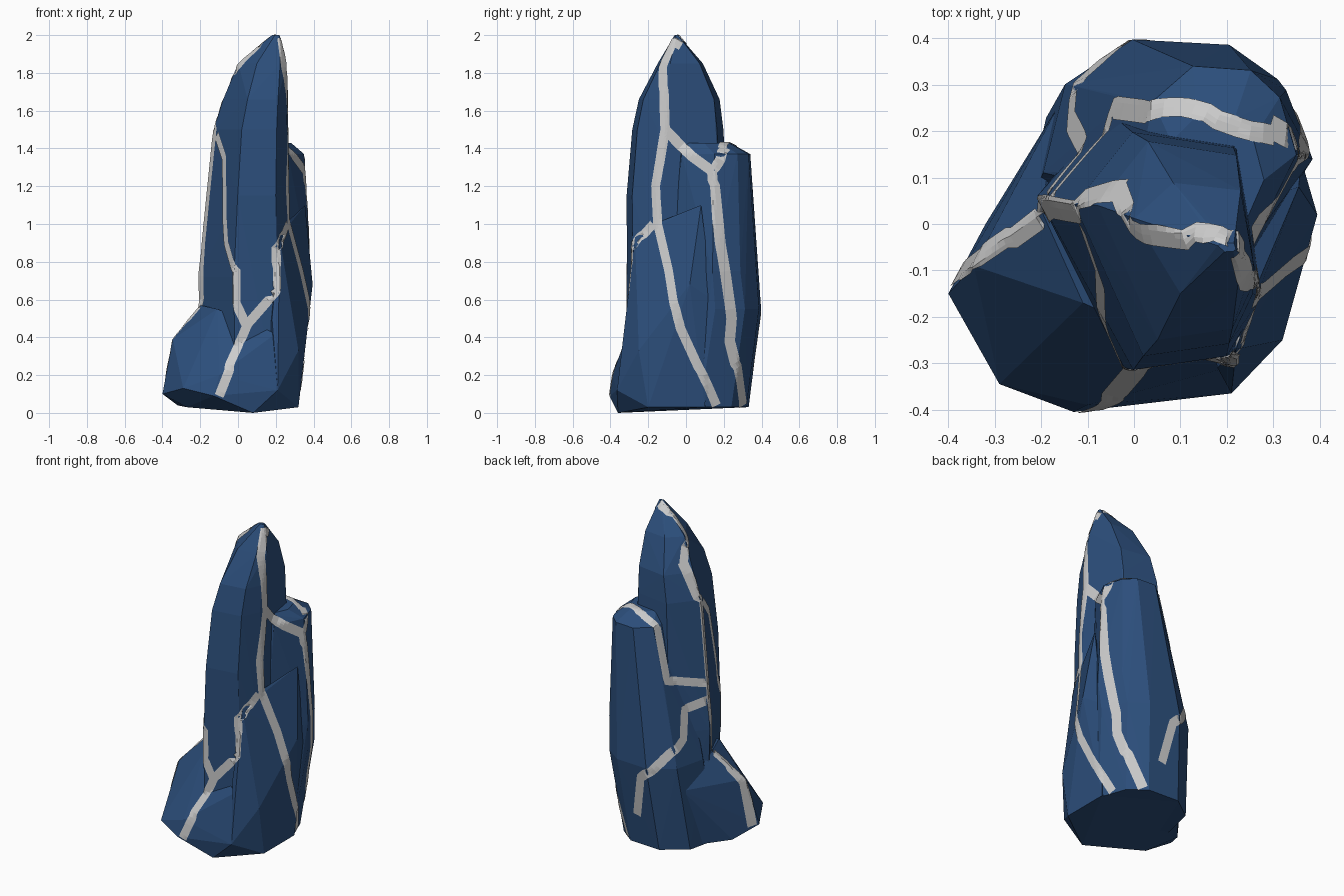
import bpy, bmesh
from math import cos, sin, radians, copysign
from mathutils import Vector
from mathutils.bvhtree import BVHTree

if "Cube" in bpy.data.objects:
    bpy.data.objects.remove(bpy.data.objects["Cube"])

blue = bpy.data.materials.new("blue_rock")
blue.diffuse_color = (0.025, 0.077, 0.2, 1)
blue.use_nodes = True
blue.node_tree.nodes["Principled BSDF"].inputs["Base Color"].default_value = blue.diffuse_color


def chunk(name, pts):
    """Faceted boulder: the convex hull of a few corner points."""
    bm = bmesh.new()
    for p in pts:
        bm.verts.new(p)
    bmesh.ops.convex_hull(bm, input=bm.verts)
    bmesh.ops.delete(bm, geom=[v for v in bm.verts if not v.link_faces], context='VERTS')
    bmesh.ops.recalc_face_normals(bm, faces=bm.faces)
    me = bpy.data.meshes.new(name)
    bm.to_mesh(me)
    bm.free()
    me.materials.append(blue)
    ob = bpy.data.objects.new(name, me)
    bpy.context.collection.objects.link(ob)
    return ob


def stack(name, angles, power, levels):
    """Boulder from squarish rings; each level is z, x0, x1, y0, y1."""
    def squash(v):
        return copysign(abs(v) ** power, v)
    pts = []
    for z, x0, x1, y0, y1 in levels:
        for a in map(radians, angles):
            pts.append(((x0 + x1 + (x1 - x0) * squash(cos(a))) / 2,
                        (y0 + y1 + (y1 - y0) * squash(sin(a))) / 2, z))
    return chunk(name, pts)


# Tall pointed shaft
shaft = stack("rock", (-15, 50, 100, 170, 265, 305), .6, [
    (.04, -.2, .28, -.31, .26),
    (.72, -.21, .28, -.31, .24),
    (1.15, -.165, .26, -.315, .22),
    (1.5, -.13, .26, -.285, .2),
    (1.66, -.08, .26, -.25, .18),
    (1.85, 0, .26, -.15, .09),
    (2, .18, .22, -.06, -.04)])

# Shorter slab at the back right
slab = stack("back_slab", (0, 38, 65, 108, 145, 190, 300), 1, [
    (.03, -.24, .32, -.2, .345),
    (.55, -.2, .37, -.1, .41),
    (.75, -.15, .385, -.1, .38),
    (1.15, -.05, .355, -.05, .355),
    (1.37, .01, .35, -.05, .35),
    (1.43, .06, .28, -.05, .24)])

# Sloping buttress on the right front
buttress = chunk("right_buttress", [
    (.21, -.365, .12), (.32, -.25, .33), (.395, .02, .68), (.36, .14, .6),
    (.355, .08, 1.1), (.27, -.12, 1.02), (.22, -.27, .93), (.18, -.31, .5),
    (.32, -.2, .03), (.32, .1, .03), (.1, 0, .1)])

# Wide foot with the lump at its left front
foot = chunk("foot", [
    (-.4, -.15, .1), (-.345, -.09, .39), (-.29, -.345, .13), (-.13, -.405, .09),
    (-.1, -.39, .2), (-.2, .03, .57), (-.11, -.17, .55), (.2, -.31, .42),
    (.21, -.365, .12), (-.27, -.22, .03), (.08, -.36, 0), (-.16, .26, .4),
    (-.32, 0, .04), (-.06, .32, .03), (.32, .1, .03), (.32, -.2, .03)])

# Weld the chunks into one solid rock
helpers = [slab, buttress, foot]
for h in helpers:
    h.hide_render = True
    m = shaft.modifiers.new("union", 'BOOLEAN')
    m.operation, m.object, m.solver = 'UNION', h, 'EXACT'
dg = bpy.context.evaluated_depsgraph_get()
solid = bpy.data.meshes.new_from_object(shaft.evaluated_get(dg))
shaft.modifiers.clear()
shaft.data = solid
for h in helpers:
    bpy.data.objects.remove(h)

bm = bmesh.new()
bm.from_mesh(solid)
tree = BVHTree.FromBMesh(bm)
bm.free()

# Each view turns two path coordinates into a ray towards the rock
views = {
    "front": lambda u, z: ((u, -3, z), (0, 1, 0)),
    "back": lambda u, z: ((u, 3, z), (0, -1, 0)),
    "right": lambda u, z: ((3, u, z), (-1, 0, 0)),
    "left": lambda u, z: ((-3, u, z), (1, 0, 0)),
    "top": lambda x, y: ((x, y, 3), (0, 0, -1))}

# Pale veins: view, width, path
veins = [
    # crest
    ("top", .05, [(-.03, .07), (.02, -.02), (.2, -.03), (.235, -.06)]),
    # long right-hand vein
    ("right", .05, [(-.06, 1.98), (-.12, 1.83), (-.11, 1.5), (-.16, 1.2), (-.15, 1),
                    (-.09, .75), (-.03, .45), (.16, .04)]),
    # front branch
    ("front", .05, [(.26, 1), (.2, .87), (.21, .65), (.05, .47), (0, .35), (-.1, .09)]),
    # front left
    ("front", .05, [(-.11, 1.47), (-.07, 1.35), (-.06, .9), (-.01, .75), (-.01, .58), (.04, .47)]),
    # right shoulder and slab top
    ("right", .055, [(-.11, 1.5), (.03, 1.36), (.14, 1.28), (.21, 1.4)]),
    ("top", .045, [(.3, .19), (.25, .2), (.11, .25), (.03, .24)]),
    # slab edge down to the foot
    ("right", .06, [(.14, 1.28), (.18, .9), (.24, .5), (.23, .38), (.3, .04)]),
    # left spine and lump ridge
    ("left", .06, [(.07, 1.72), (.03, 1.45), (.04, .9), (.03, .6), (-.08, .38), (-.11, .1)]),
    # back left branches
    ("left", .055, [(.05, .9), (.17, .86), (.22, .7), (.34, .6)]),
    ("back", .055, [(-.08, .6), (.04, .48), (.09, .22)]),
    ("left", .05, [(.05, 1), (.17, 1.03), (.25, 1.05), (.24, 1.36)])]


def add_vein(bm, view, width, path):
    """Lay a thin ribbon on the rock along a path."""
    hits = [tree.ray_cast(*map(Vector, views[view](*p)))[0] for p in path]
    pts = [p for p in hits if p]
    samples = []
    for a, b in zip(pts, pts[1:]):
        n = max(1, round((b - a).length / .025))
        samples += [a.lerp(b, i / n) for i in range(n)]
    spine = [tree.find_nearest(p)[:2] for p in samples + pts[-1:]]
    prev = None
    for i, (p, nrm) in enumerate(spine):
        t = spine[min(i + 1, len(spine) - 1)][0] - spine[max(i - 1, 0)][0]
        side = t.cross(nrm).normalized() * width / 4
        row = []
        for s in range(-2, 3):
            q, qn = tree.find_nearest(p + side * s)[:2]
            row.append(bm.verts.new(q + qn * .004))
        if prev:
            for j in range(4):
                bm.faces.new((prev[j], row[j], row[j + 1], prev[j + 1]))
        prev = row


vb = bmesh.new()
for v in veins:
    add_vein(vb, *v)
vm = bpy.data.meshes.new("veins")
vb.to_mesh(vm)
vb.free()
bpy.context.collection.objects.link(bpy.data.objects.new("veins", vm))
